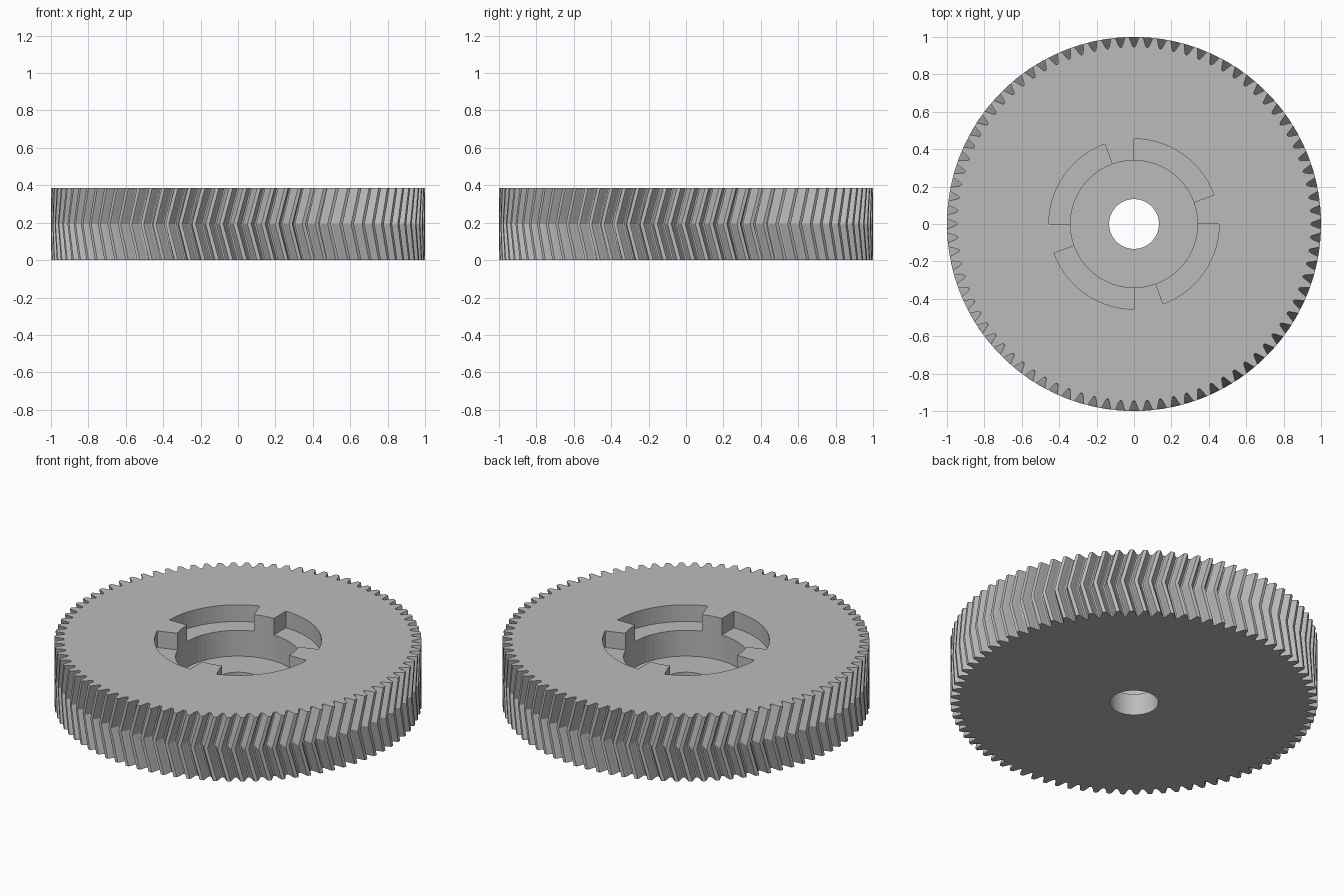
import bpy, bmesh
from math import cos, sin, pi, radians, tan

cube = bpy.data.objects.get("Cube")
if cube:
    bpy.data.objects.remove(cube, do_unlink=True)

HEIGHT = 0.385
TEETH = 84
HELIX = radians(15)
BORE_R, RECESS_R, NOTCH_R = 0.133, 0.34, 0.455
FLOOR_Z, LEDGE_Z = 0.13, 0.285

grey = bpy.data.materials.new("plain_grey")
grey.use_nodes = True
colour = (0.5, 0.5, 0.5, 1)
grey.diffuse_color = colour
grey.node_tree.nodes["Principled BSDF"].inputs["Base Color"].default_value = colour


def loft(name, rings):
    """Closed solid from a stack of equal point rings."""
    bm = bmesh.new()
    rows = [[bm.verts.new(p) for p in ring] for ring in rings]
    n = len(rows[0])
    for low, high in zip(rows, rows[1:]):
        for i in range(n):
            j = (i + 1) % n
            bm.faces.new((low[i], low[j], high[j], high[i]))
    bm.faces.new(rows[0][::-1])
    bm.faces.new(rows[-1])
    bmesh.ops.recalc_face_normals(bm, faces=bm.faces)
    mesh = bpy.data.meshes.new(name)
    bm.to_mesh(mesh)
    bm.free()
    mesh.materials.append(grey)
    obj = bpy.data.objects.new(name, mesh)
    bpy.context.collection.objects.link(obj)
    return obj


def ring(polar, z, turn=0):
    return [(r * cos(a + turn), r * sin(a + turn), z) for r, a in polar]


def prism(name, polar, z0, z1):
    return loft(name, [ring(polar, z0), ring(polar, z1)])


def circle(r, n=72):
    return [(r, 2 * pi * i / n) for i in range(n)]


def arc(r, start, end, n=14):
    return [(r, radians(start + (end - start) * i / n)) for i in range(n + 1)]


# Tooth outline: radius and half width as a fraction of the pitch
flank = [(0.947, 0.44), (0.953, 0.37), (0.965, 0.31), (0.978, 0.25), (0.99, 0.19), (1.0, 0.13)]
tooth = [(r, -w) for r, w in flank] + [(r, w) for r, w in reversed(flank)]
pitch = 2 * pi / TEETH
outline = [(r, (k + 0.5 + w) * pitch) for k in range(TEETH) for r, w in tooth]

# Herringbone gear: the middle ring is turned against the two faces
twist = -HEIGHT / 2 * tan(HELIX)
gear = loft("herringbone_gear", [ring(outline, 0), ring(outline, HEIGHT / 2, twist), ring(outline, HEIGHT)])

# Bore, round recess and four bayonet notches
TOP = HEIGHT + 0.1
cutters = [prism("bore_cutter", circle(BORE_R), -0.1, TOP),
           prism("recess_cutter", circle(RECESS_R), FLOOR_Z, TOP)]
for k in range(4):
    start = 20 + 90 * k
    sector = arc(NOTCH_R, start, start + 70) + arc(0.25, start + 70, start)
    cutters.append(prism("notch_cutter", sector, LEDGE_Z, TOP))

bpy.context.view_layer.objects.active = gear
for cutter in cutters:
    cutter.hide_render = True
    cut = gear.modifiers.new("cut", "BOOLEAN")
    cut.operation = "DIFFERENCE"
    cut.solver = "EXACT"
    cut.object = cutter
    bpy.ops.object.modifier_apply(modifier=cut.name)
    bpy.data.objects.remove(cutter, do_unlink=True)

# Flat faces throughout
for face in gear.data.polygons:
    face.use_smooth = False
